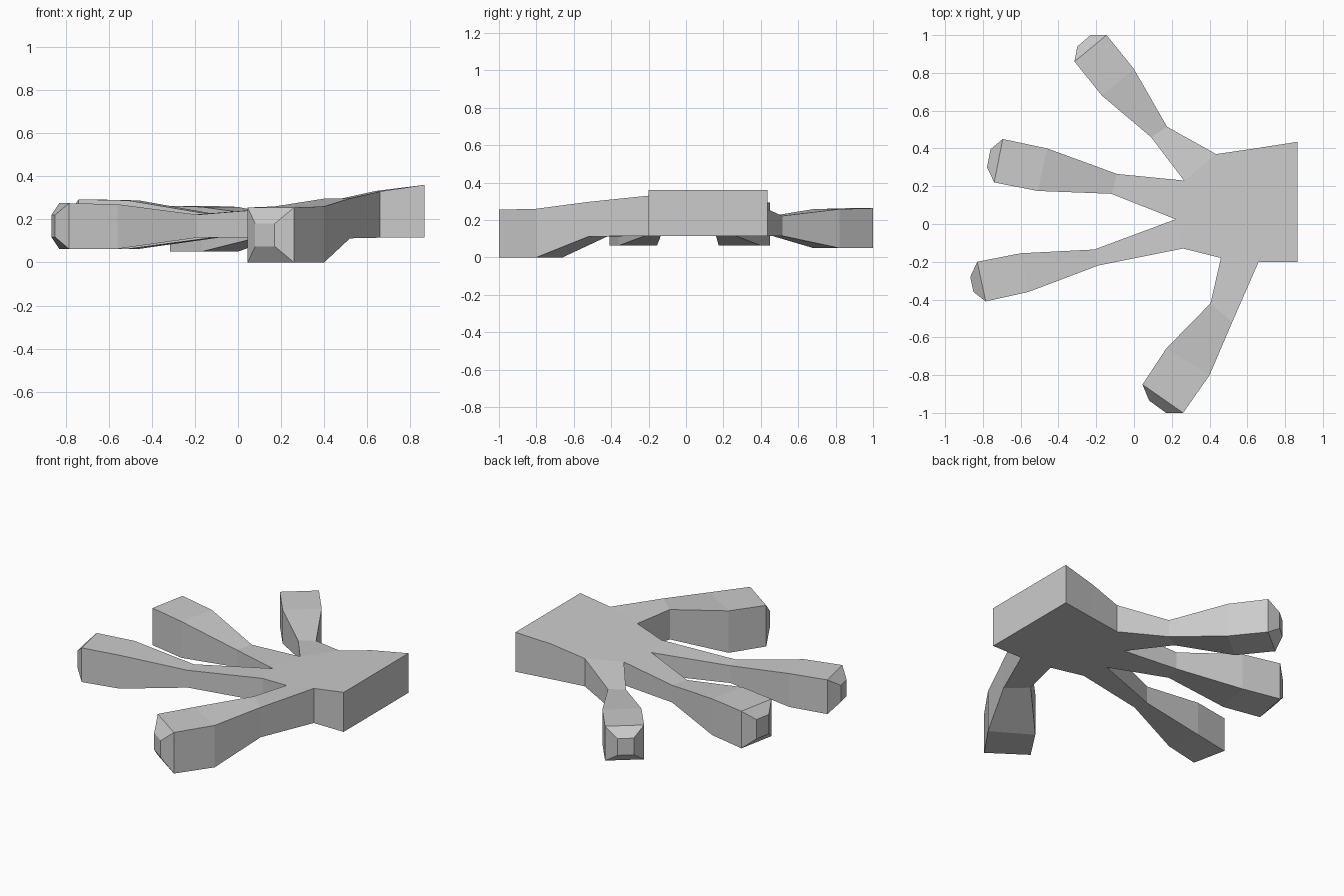
import bpy, bmesh

if "Cube" in bpy.data.objects:
    bpy.data.objects.remove(bpy.data.objects["Cube"])

bm = bmesh.new()
BOTTOM = 0.115


def pillar(x, y, top, bottom=BOTTOM):
    """Matching top and bottom vertices at one outline point."""
    return bm.verts.new((x, y, top)), bm.verts.new((x, y, bottom))


def plate(pillars):
    """Top and bottom faces spanning a loop of pillars."""
    bm.faces.new([p[0] for p in pillars])
    bm.faces.new([p[1] for p in reversed(pillars)])


def wall(a, b):
    bm.faces.new((a[0], b[0], b[1], a[1]))


# Palm, rising towards the wrist
wrist_l, wrist_r = pillar(.865, -.2, .36), pillar(.865, .435, .36)
heel_l, heel_r = pillar(.66, -.2, .33), pillar(.64, .4, .332)
side_l, side_r = pillar(.46, -.18, .287), pillar(.435, .37, .287)
web_a, web_b, web_c = pillar(.26, -.13, .258), pillar(.22, .025, .25), pillar(.265, .23, .258)
plate([wrist_l, wrist_r, heel_r, heel_l])
plate([heel_l, heel_r, side_r, side_l])
plate([side_l, side_r, web_c, web_b, web_a])
for a, b in ((wrist_l, wrist_r), (wrist_l, heel_l), (wrist_r, heel_r),
             (heel_r, side_r), (side_l, web_a)):
    wall(a, b)


def finger(left, right, sections, heights):
    """Extrude from the palm through knuckle, pad, fingertip and bevelled cap."""
    for (lx, ly, rx, ry), (top, bottom) in zip(sections, heights):
        new_l, new_r = pillar(lx, ly, top, bottom), pillar(rx, ry, top, bottom)
        plate([left, right, new_r, new_l])
        wall(left, new_l)
        wall(right, new_r)
        left, right = new_l, new_r
    wall(left, right)


def finger_heights(top_lift, low):
    return [(.222, BOTTOM), (.27 + top_lift, low), (.275 + top_lift, low),
            (.22 + top_lift, low + .055)]


# Thumb
finger(side_l, heel_l,
       [(.405, -.42, .52, -.52), (.17, -.66, .4, -.8),
        (.045, -.85, .26, -1.0), (.08, -.935, .17, -1.0)],
       [(.297, .112), (.26, 0), (.255, 0), (.18, .075)])
# First finger
finger(web_a, web_b,
       [(-.19, -.22, -.21, -.135), (-.56, -.36, -.6, -.155),
        (-.785, -.41, -.83, -.2), (-.85, -.36, -.867, -.28)],
       finger_heights(0, .063))
# Middle finger
finger(web_b, web_c,
       [(-.12, .16, -.09, .265), (-.51, .175, -.46, .4),
        (-.74, .22, -.695, .45), (-.778, .3, -.76, .395)],
       finger_heights(.018, .063))
# Outer finger
finger(web_c, side_r,
       [(.09, .46, .175, .515), (-.17, .68, 0, .82),
        (-.315, .86, -.145, 1.0), (-.3, .94, -.23, 1.0)],
       finger_heights(-.012, .05))

bmesh.ops.recalc_face_normals(bm, faces=bm.faces)
mesh = bpy.data.meshes.new("hand")
bm.to_mesh(mesh)
bm.free()
bpy.context.collection.objects.link(bpy.data.objects.new("hand", mesh))
